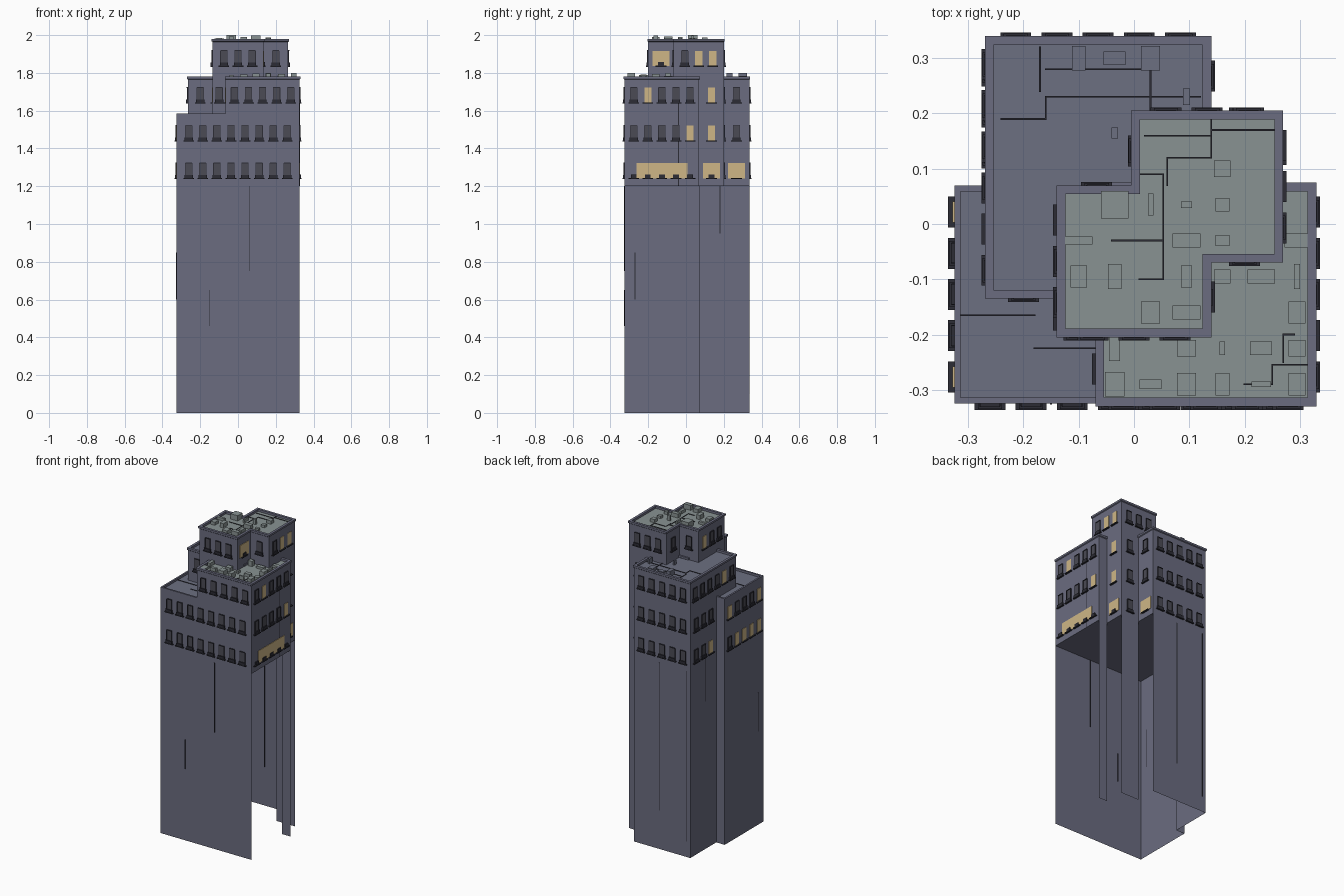
import bpy, bmesh, random
from mathutils import Vector

if "Cube" in bpy.data.objects:
    bpy.data.objects.remove(bpy.data.objects["Cube"])

random.seed(4)


def material(name, rgb):
    m = bpy.data.materials.new(name)
    m.diffuse_color = (*rgb, 1)
    m.use_nodes = True
    m.node_tree.nodes["Principled BSDF"].inputs["Base Color"].default_value = m.diffuse_color
    return m


WALL = material("wall_slate", (0.145, 0.15, 0.215))
DECK = material("roof_grey_green", (0.25, 0.29, 0.29))
LOW = material("roof_slate", (0.15, 0.16, 0.22))
DARK = material("dark_metal", (0.025, 0.025, 0.035))
GLASS = material("dark_glass", (0.07, 0.07, 0.09))
LIT = material("lit_glass", (0.62, 0.47, 0.24))


def finish(bm, name, *mats):
    me = bpy.data.meshes.new(name)
    bm.to_mesh(me)
    bm.free()
    for m in mats:
        me.materials.append(m)
    ob = bpy.data.objects.new(name, me)
    bpy.context.collection.objects.link(ob)


def rect(x0, x1, y0, y1):
    return [(x0, y0), (x1, y0), (x1, y1), (x0, y1)]


def edges(poly):
    """Yield start, end, outward normal of each side of an outline."""
    for i, p in enumerate(poly):
        a, b = Vector(p), Vector(poly[(i + 1) % len(poly)])
        t = (b - a).normalized()
        yield a, b, Vector((t.y, -t.x))


def offset(poly, d):
    ns = [n for _, _, n in edges(poly)]
    return [Vector(p) + d * (ns[i - 1] + ns[i]) for i, p in enumerate(poly)]


def block(name, poly, z0, h, lip, roof):
    """Storeys with a cornice, parapet and sunken roof deck."""
    bm = bmesh.new()
    levels = [(0, z0), (0, h - 0.016), (lip, h - 0.012), (lip, h),
              (-0.011, h), (-0.011, h - 0.014)]
    if lip == 0:
        levels.pop(2)
    rings = [[bm.verts.new((p.x, p.y, z)) for p in offset(poly, d)] for d, z in levels]
    n = len(poly)
    for r, s in zip(rings, rings[1:]):
        for i in range(n):
            j = (i + 1) % n
            bm.faces.new((r[i], r[j], s[j], s[i]))
    bm.faces.new(rings[0][::-1])
    bm.faces.new(rings[-1]).material_index = 1
    finish(bm, name, WALL, roof)


def box(bm, c, size):
    for v in bmesh.ops.create_cube(bm, size=1)["verts"]:
        v.co = Vector(c) + Vector(a * b for a, b in zip(v.co, size))


# Outlines: whole footprint, third storey, top tower
BASE = [(-.325, -.325), (.325, -.325), (.325, .07), (.265, .07), (.265, .2), (.135, .2),
        (.135, .335), (-.265, .335), (-.265, .07), (-.325, .07)]
THIRD = [(-.065, -.325), (.325, -.325), (.325, .07), (.265, .07), (.265, .2), (.135, .2),
         (.135, .335), (-.265, .335), (-.265, -.13), (-.135, -.13), (-.135, -.2), (-.065, -.2)]
TOWER = [(-.135, -.2), (.135, -.2), (.135, -.065), (.265, -.065), (.265, .2),
         (0, .2), (0, .065), (-.135, .065)]

# Tall open shaft: the +x side is left open
bm = bmesh.new()
for a, b, n in edges(BASE):
    if n.x < 0.5:
        bm.faces.new([bm.verts.new((p.x, p.y, z)) for p, z in
                      ((a, 0), (b, 0), (b, 1.2), (a, 1.2))])
finish(bm, "shaft_walls", WALL)

# Stacked upper storeys
block("low_storeys", rect(-.325, .325, -.325, .07), 1.2, 1.585, 0, LOW)
block("rear_storeys", rect(-.265, .135, -.13, .335), 1.2, 1.78, .005, LOW)
block("front_storeys", rect(-.065, .325, -.325, .07), 1.57, 1.78, .005, DECK)
block("top_tower", TOWER, 1.2, 1.98, .005, DECK)

# Windows with sills, jambs, lintels and planter boxes
trim, dark, lit = bmesh.new(), bmesh.new(), bmesh.new()


def wall_box(bm, p, t, n, along, z, width, depth, height):
    c = p + t * along + n * depth * 0.3
    size = [abs(t.x) * width + abs(n.x) * depth, abs(t.y) * width + abs(n.y) * depth, height]
    box(bm, (c.x, c.y, z), size)


PITCH = 0.0745
for row, (poly, z) in enumerate(((BASE, 1.24), (BASE, 1.44), (THIRD, 1.64), (TOWER, 1.835))):
    for a, b, n in edges(poly):
        t, mid, length = (b - a).normalized(), (a + b) / 2, (b - a).length
        count = int((length + 0.01) / PITCH)
        wide = n.x > 0.5 and row in (0, 3) and count > 0 and not (row == 3 and a.y > -.1)
        if wide:
            wall_box(lit, mid, t, n, 0, z + .042, length * .68, .004, .08)
        for i in range(count):
            s = (i - (count - 1) / 2) * PITCH
            wall_box(trim, mid, t, n, s, z, .056, .014, .006)
            if wide:
                if random.random() < .6:
                    wall_box(trim, mid, t, n, s, z + .012, .03, .01, .02)
                continue
            glow = abs(n.x) > .5 and random.random() < .45
            wall_box(lit if glow else dark, mid, t, n, s, z + .042, .038, .004, .08)
            if not glow:
                wall_box(trim, mid, t, n, s, z + .01, .044, .012, .018)
                wall_box(trim, mid, t, n, s, z + .083, .036, .008, .004)
                for side in (-.018, .018):
                    wall_box(trim, mid, t, n, s + side, z + .042, .003, .007, .08)
finish(trim, "window_trim", DARK)
finish(dark, "dark_windows", GLASS)
finish(lit, "lit_windows", LIT)

# Rooftop vents and boxes: x, y, width, depth
TOWER_BOXES = [(-.035, .035, .05, .05), (.03, .035, .01, .04), (.095, .035, .02, .012),
               (.16, .035, .025, .025), (.16, .1, .03, .03), (-.1, -.03, .05, .015),
               (.095, -.03, .05, .025), (.16, -.03, .025, .02), (-.1, -.095, .03, .04),
               (-.035, -.095, .025, .045), (.095, -.095, .02, .04), (.03, -.16, .035, .04),
               (.095, -.16, .05, .025)]
FRONT_BOXES = [(.16, -.095, .03, .025), (.23, -.095, .05, .025), (.295, -.03, .045, .025),
               (.295, -.095, .01, .045), (.295, -.16, .03, .04), (.095, -.225, .035, .03),
               (.16, -.225, .01, .025), (.23, -.225, .04, .025), (.295, -.225, .03, .03),
               (-.035, -.225, .02, .045), (-.035, -.29, .035, .045), (.03, -.29, .04, .018),
               (.095, -.29, .035, .04), (.16, -.29, .025, .04), (.23, -.29, .035, .01),
               (.295, -.29, .03, .04)]
REAR_BOXES = [(-.1, .3, .025, .045), (-.035, .3, .04, .025), (.03, .3, .035, .045),
              (.095, .23, .012, .03), (-.035, .165, .012, .02)]
for name, items, z, m in (("tower_roof_vents", TOWER_BOXES, 1.966, DECK),
                          ("front_roof_vents", FRONT_BOXES, 1.766, DECK),
                          ("rear_roof_vents", REAR_BOXES, 1.766, LOW)):
    bm = bmesh.new()
    for i, (x, y, w, d) in enumerate(items):
        h = .034 if i == 0 else random.uniform(.012, .033)
        box(bm, (x, y, z + h / 2), (w, d, h))
    finish(bm, name, m)

# Roof cables: height, then points along the path
bm = bmesh.new()
for z, pts in ((1.968, [(.02, .16), (.14, .16), (.14, .19)]),
               (1.968, [(.01, -.1), (.053, -.1), (.053, .09), (.01, .09)]),
               (1.968, [(-.04, -.03), (.05, -.03)]),
               (1.968, [(.06, .07), (.06, .12), (.14, .12), (.14, .17), (.26, .17)]),
               (1.768, [(.2, -.29), (.25, -.29), (.25, -.255), (.32, -.255)]),
               (1.768, [(.27, -.25), (.27, -.2), (.29, -.2)]),
               (1.768, [(-.24, .19), (-.16, .19), (-.16, .23), (.12, .23)]),
               (1.768, [(-.17, .32), (-.17, .24)]),
               (1.768, [(-.16, .28), (.03, .28), (.03, .2)]),
               (1.573, [(-.32, -.165), (-.18, -.165)]),
               (1.573, [(-.18, -.225), (-.07, -.225)])):
    for (x0, y0), (x1, y1) in zip(pts, pts[1:]):
        box(bm, ((x0 + x1) / 2, (y0 + y1) / 2, z),
            (abs(x1 - x0) + .003, abs(y1 - y0) + .003, .003))
finish(bm, "roof_cables", DARK)

# Thin drain pipes on the shaft walls: x, y, low z, high z
bm = bmesh.new()
for x, y, z0, z1 in ((-.15, -.325, .46, .65), (.06, -.325, .75, 1.2), (-.045, .335, .25, 1.2),
                     (-.24, .335, .1, 1.2), (-.265, .18, .95, 1.25), (-.325, -.27, .6, .85),
                     (.325, -.04, 1.2, 1.7)):
    box(bm, (x, y, (z0 + z1) / 2), (.004, .004, z1 - z0))
finish(bm, "drain_pipes", DARK)
